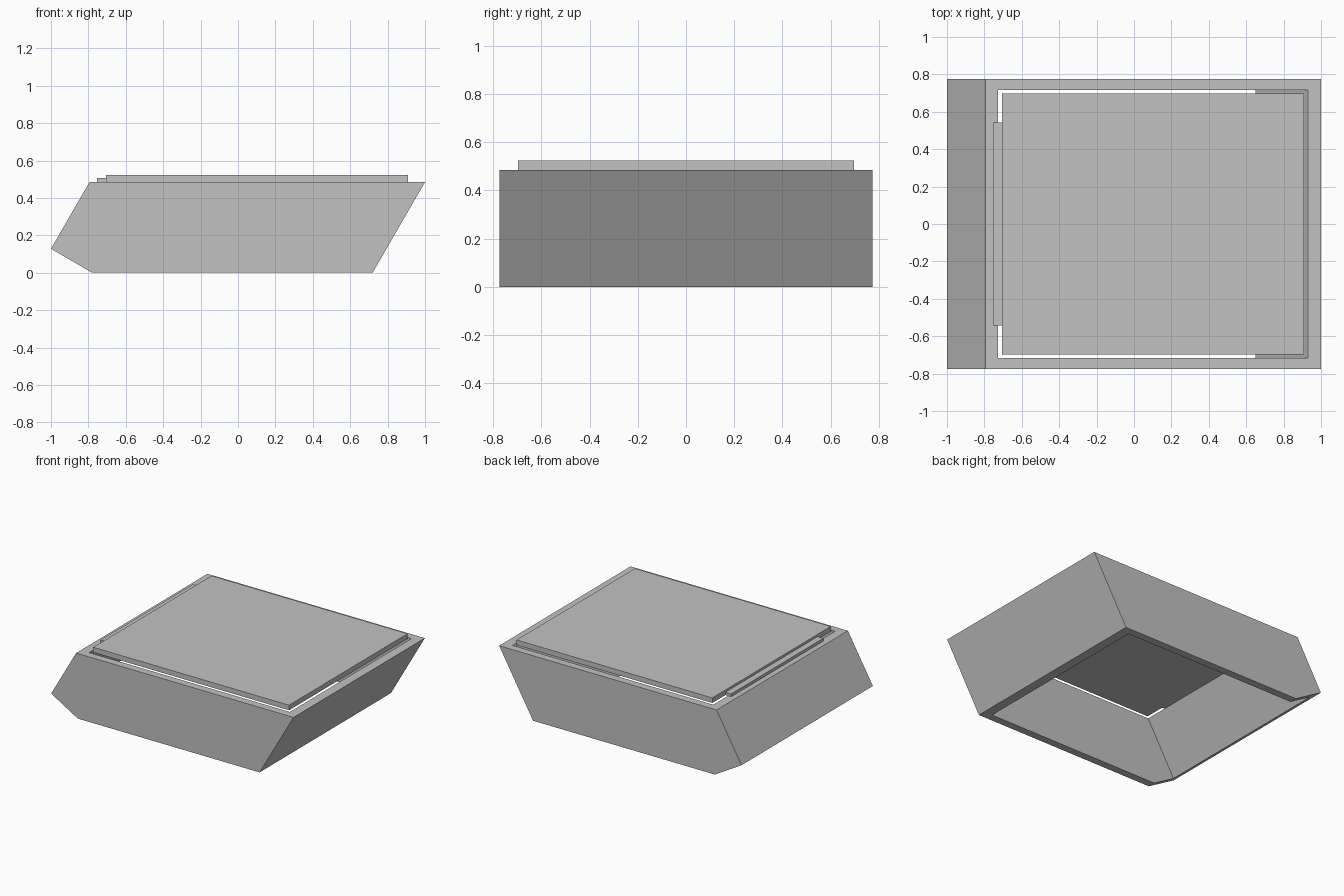
import bpy
import math

old = bpy.data.objects.get("Cube")
if old:
    bpy.data.objects.remove(old, do_unlink=True)

grey = bpy.data.materials.new("plain_grey")
grey.use_nodes = True
colour = (0.54, 0.54, 0.54, 1)
grey.diffuse_color = colour
grey.node_tree.nodes["Principled BSDF"].inputs["Base Color"].default_value = colour


def prism(name, profile, half_width):
    """Extrude an xz profile along y, centred on y = 0."""
    n = len(profile)
    verts = [(x, y, z) for y in (-half_width, half_width) for x, z in profile]
    faces = [list(range(n)), list(range(2 * n - 1, n - 1, -1))]
    faces += [[i, i + n, (i + 1) % n + n, (i + 1) % n] for i in range(n)]
    mesh = bpy.data.meshes.new(name)
    mesh.from_pydata(verts, [], faces)
    mesh.materials.append(grey)
    obj = bpy.data.objects.new(name, mesh)
    bpy.context.collection.objects.link(obj)
    return obj


def plate(name, x0, x1, z0, z1, half_width):
    return prism(name, [(x0, z0), (x1, z0), (x1, z1), (x0, z1)], half_width)


TOP = 0.485
SLOPE = math.tan(math.radians(30))

# Slanted housing: both end walls lean at 30 degrees from vertical
housing = prism("housing", [(-0.78, 0), (0.72, 0), (1, TOP), (-0.794, TOP), (-1, 0.128)], 0.774)


# Through opening, parallel to the end walls and open at top and bottom
def inner(x_at_top, z):
    return (x_at_top + (z - TOP) * SLOPE, z)


LEFT, RIGHT = -0.727, 0.93
cutter = prism("opening_cutter",
               [inner(LEFT, -0.1), inner(RIGHT, -0.1), inner(RIGHT, 0.6), inner(LEFT, 0.6)], 0.717)
cutter.hide_render = True
cut = housing.modifiers.new("opening", 'BOOLEAN')
cut.operation = 'DIFFERENCE'
cut.solver = 'EXACT'
cut.object = cutter
bpy.context.view_layer.objects.active = housing
bpy.ops.object.modifier_apply(modifier=cut.name)
bpy.data.objects.remove(cutter, do_unlink=True)

# Lid resting over the opening, with a hinge strip along one edge
plate("lid", -0.706, 0.91, TOP, 0.523, 0.698)
plate("hinge_strip", -0.753, -0.706, TOP, 0.506, 0.544)
